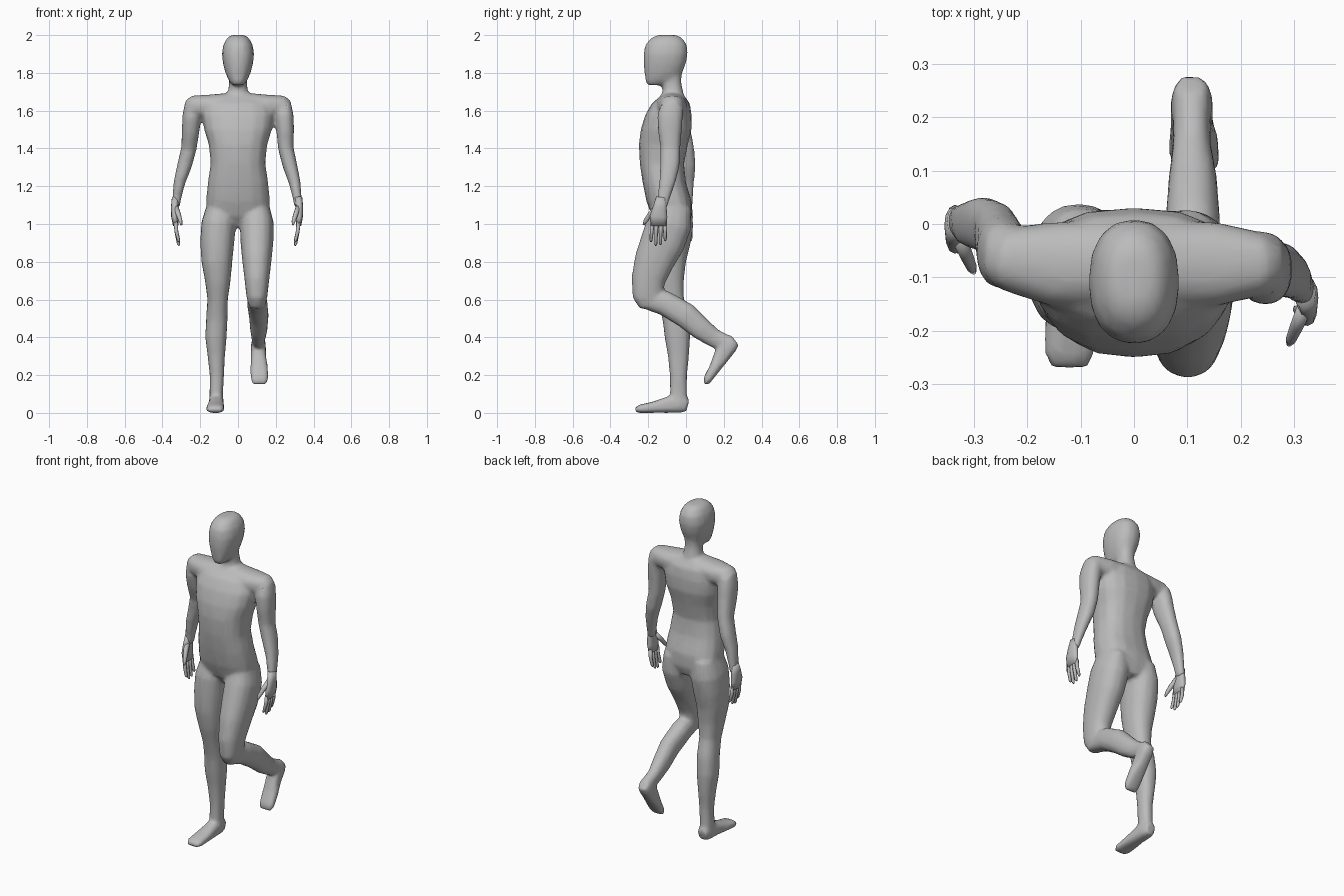
import bpy
import bmesh
from math import cos, sin, pi, radians, copysign
from mathutils import Vector, Matrix

if "Cube" in bpy.data.objects:
    bpy.data.objects.remove(bpy.data.objects["Cube"], do_unlink=True)

CM = 0.01  # measurements below are in hundredths of a unit
AXIS_X, AXIS_Y = Vector((1, 0, 0)), Vector((0, 1, 0))

grey = bpy.data.materials.new("plain_grey")
grey.use_nodes = True
tone = (0.5, 0.5, 0.5, 1)
grey.diffuse_color = tone
grey.node_tree.nodes["Principled BSDF"].inputs["Base Color"].default_value = tone


def loft(bm, rings, segments=16, side=AXIS_X, level=False, power=2.3, place=Matrix()):
    """Skin a closed tube over rings given as (x, y, z, half width, half depth)."""
    centres = [Vector(ring[:3]) for ring in rings]
    loops = []
    for i, ring in enumerate(rings):
        ahead = centres[min(i + 1, len(rings) - 1)]
        behind = centres[max(i - 1, 0)]
        tangent = Vector((0, 0, 1)) if level else (ahead - behind).normalized()
        across = (side - tangent * side.dot(tangent)).normalized()
        depth = tangent.cross(across)
        loop = []
        for k in range(segments):
            angle = 2 * pi * k / segments
            u = copysign(abs(cos(angle)) ** (2 / power), cos(angle)) * ring[3]
            v = copysign(abs(sin(angle)) ** (2 / power), sin(angle)) * ring[4]
            point = centres[i] + across * u + depth * v
            loop.append(bm.verts.new((place @ point) * CM))
        loops.append(loop)
    for low, high in zip(loops, loops[1:]):
        for k in range(segments):
            n = (k + 1) % segments
            bm.faces.new((low[k], low[n], high[n], high[k]))
    bm.faces.new(loops[0][::-1])
    bm.faces.new(loops[-1])


def finish(name, bm):
    """Turn a bmesh into a grey, smooth object."""
    bmesh.ops.recalc_face_normals(bm, faces=bm.faces[:])
    mesh = bpy.data.meshes.new(name)
    bm.to_mesh(mesh)
    bm.free()
    mesh.materials.append(grey)
    mesh.shade_smooth()
    obj = bpy.data.objects.new(name, mesh)
    bpy.context.collection.objects.link(obj)
    return obj


def upright(bm, profile, **options):
    """Loft level rings on the centre plane: (z, front y, back y, half width)."""
    rings = [(0, (f + b) / 2, z, w, (b - f) / 2) for z, f, b, w in profile]
    loft(bm, rings, level=True, **options)


body = bmesh.new()

# Torso, from crotch to shoulder line
upright(body, [
    (98, -13, 1, 6), (104, -18, 3, 16), (112, -21, 3, 17), (122, -23, 0, 16),
    (132, -24.5, -1, 14.5), (142, -25, 1, 15.5), (150, -24, 3, 18),
    (158, -21.5, 3, 19), (164, -18, 2, 17), (168, -13, -1, 12)], power=2.5)

# Neck and head
upright(body, [(164, -14, 0, 8), (170, -12.5, -1.5, 5.3), (175, -12.5, -2.5, 4.7),
               (182, -14, -2, 5)])
upright(body, [
    (173.5, -20.5, -13, 3), (176, -21.5, -6, 5), (180, -22, -2, 6.7),
    (185, -22.5, 0, 8), (190, -22.5, 1, 8.6), (195, -21.5, 0.5, 7.8),
    (198.5, -18.5, -2, 5.8), (200, -15, -5, 3.5)])

# Shoulder girdle running across the body
loft(body, [
    (-27, -6, 161, 4, 4), (-24, -6.5, 162, 6, 6), (-15, -7.5, 162.5, 8, 6),
    (0, -7.5, 163, 8, 7), (15, -7.5, 162.5, 8, 6), (24, -7.5, 162, 6, 6),
    (27, -7.5, 161, 4, 4)], side=AXIS_Y)

# Arms share one profile (z, half width, half depth) and differ in their path
ARM = [(163, 4.3, 6), (157, 5, 6.8), (150, 4.7, 6.4), (140, 4.1, 5.3),
       (131, 3.9, 5.2), (122, 3.1, 4.3), (113, 2.3, 3.2), (109, 2.2, 3)]
ARM_PATHS = {
    "left": [(24, -7), (24.5, -8.5), (25, -8.5), (25.3, -8.3),
             (27.5, -8.5), (30, -10), (31.5, -12), (32, -13)],
    "right": [(-24, -6), (-24.5, -5.5), (-25, -4), (-26, -1),
              (-28.3, 0), (-31, 0), (-32.5, 0.5), (-33, 0.5)]}
for path in ARM_PATHS.values():
    loft(body, [(x, y, z, a, b) for (x, y), (z, a, b) in zip(path, ARM)])

# Right leg, standing
loft(body, [
    (-9.5, -7, 110, 7, 10), (-10.3, -8, 100, 9.2, 12), (-11, -9, 90, 9, 11.3),
    (-11.2, -10, 80, 8.2, 10), (-10.7, -9.5, 70, 6.8, 8.5), (-10.8, -8, 60, 5.4, 7),
    (-11.2, -5.5, 50, 5.7, 7), (-11.7, -4.5, 40, 5.7, 6.8), (-11.5, -4, 30, 4.6, 5.6),
    (-11.2, -4, 20, 3.8, 4.6), (-11.5, -4, 10, 3.6, 4.5), (-11.5, -4, 4, 3.8, 4.5)])

# Left thigh, swung forward
loft(body, [
    (9.5, -7, 110, 7, 10), (10, -9, 100, 9, 12), (10, -12.5, 90, 8.7, 11.8),
    (10, -17, 80, 7.7, 10.5), (10, -20, 70, 6.5, 9), (10, -20.5, 61, 5.5, 7.8),
    (10, -20, 55.5, 4, 4.5)])

# Left shin, folded back
loft(body, [
    (10, -20, 60, 4.8, 5.5), (10.2, -11, 58, 5.4, 6.6), (11, 0, 51.5, 5.2, 6.8),
    (11, 8, 44.5, 4.6, 6), (10.8, 15, 39.5, 3.6, 5), (10.8, 22, 37, 3.5, 4.2)])

# Feet: one shape from heel to toes, placed by heel point and pitch
FOOT = [(0, 0, 4, 3, 3.4), (0, -4, 5, 4, 5), (0, -11, 4.2, 4, 4.3),
        (-0.4, -18, 3, 4.7, 3), (-0.6, -25, 2.2, 4.8, 2.3), (-0.6, -28, 1.5, 3.7, 1.3)]
for x, y, z, pitch, mirror in ((-11.5, 1, 0, 0, 1), (10.8, 29, 36, 51, -1)):
    place = (Matrix.Translation((x, y, z)) @ Matrix.Rotation(radians(pitch), 4, "X")
             @ Matrix.Scale(mirror, 4, AXIS_X))
    loft(body, FOOT, place=place, power=2.8)

# Fuse the body parts into one soft skin
skin = finish("body", body)
fuse = skin.modifiers.new("fuse", "REMESH")
fuse.mode = "VOXEL"
fuse.voxel_size = 0.011
fuse.use_smooth_shade = True
soften = skin.modifiers.new("soften", "SMOOTH")
soften.factor = 0.5
soften.iterations = 6
thin = skin.modifiers.new("thin", "DECIMATE")
thin.ratio = 0.3

# Hands: palm, four fingers and a thumb, mirrored for the right
FINGER_TIPS = (-20.5, -22.5, -22, -20)
for name, mirror in (("left", 1), ("right", -1)):
    x, y = ARM_PATHS[name][-1]
    place = Matrix.Translation((x, y, 112)) @ Matrix.Scale(mirror, 4, AXIS_X)
    hand = bmesh.new()
    loft(hand, [(0, 0, 2, 2, 2.8), (0.5, -0.8, -3, 2, 3.6),
                (0.5, -1.5, -8, 1.9, 4.6), (0, -1.5, -13, 1.4, 4.3)],
         segments=12, place=place)
    for i, tip in enumerate(FINGER_TIPS):
        root, end = 2.2 * i - 4.8, 2.5 * i - 5.5
        loft(hand, [(0, root, -11, 1.1, 1.1), (-0.4, (root + end) / 2, -16, 1, 1),
                    (-1.5, end, tip, 0.8, 0.8), (-1.9, end, tip - 1, 0.4, 0.4)],
             segments=8, place=place)
    loft(hand, [(0, -2.5, -3, 1.5, 1.6), (-1.5, -6, -7, 1.3, 1.4),
                (-2.6, -8.5, -10.5, 1, 1.1), (-3, -9.5, -12.5, 0.5, 0.5)],
         segments=8, place=place)
    finish(name + "_hand", hand)
